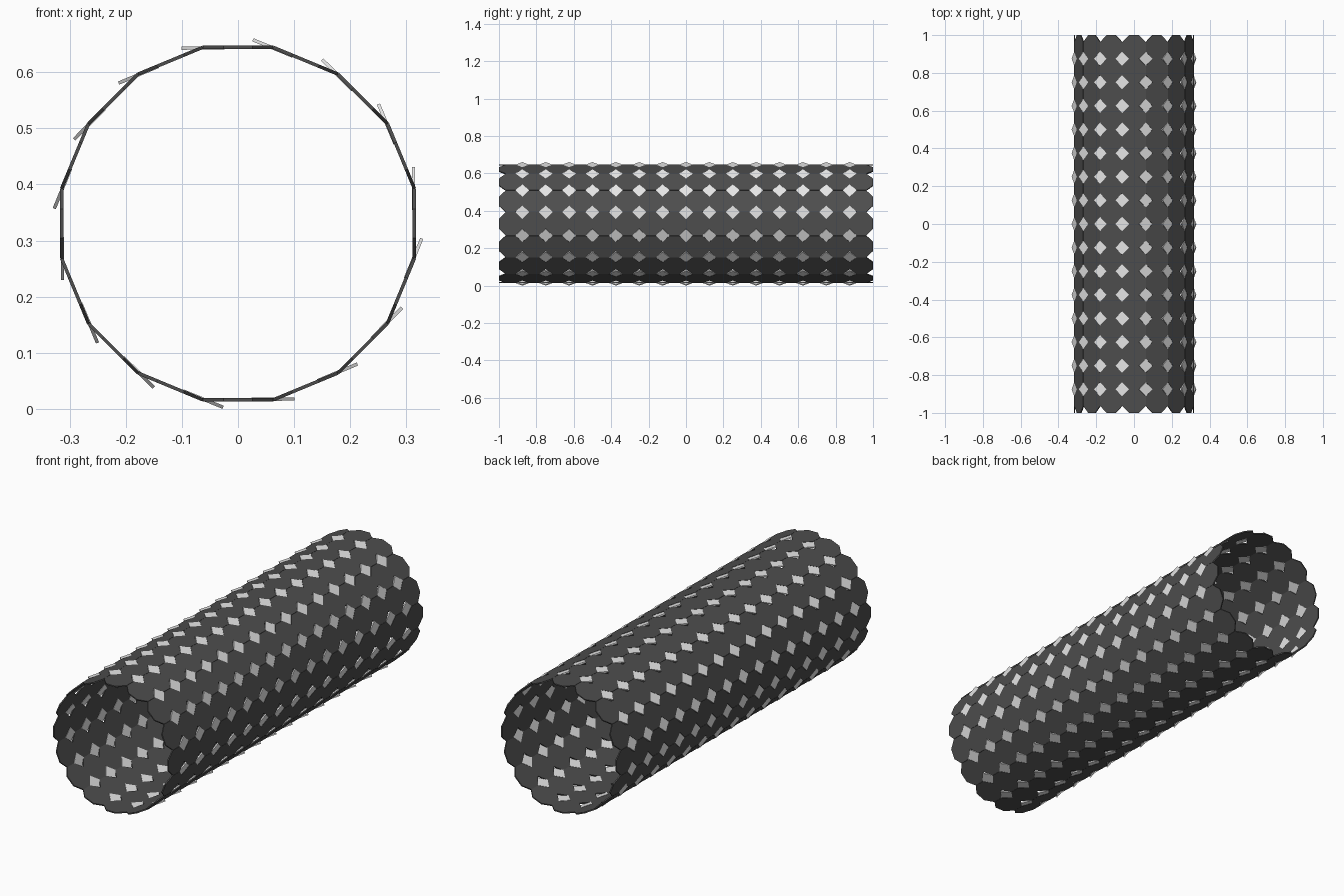
import bpy
import bmesh
from math import pi, cos, tan, radians
from mathutils import Matrix

cube = bpy.data.objects.get("Cube")
if cube:
    bpy.data.objects.remove(cube, do_unlink=True)

SIDES = 16                            # plates around the tube
ROWS = 16                             # plates along the tube
CELL = 2 / ROWS                       # plate width and row spacing
STEP = 2 * pi / SIDES
APOTHEM = CELL / 2 / tan(STEP / 2)    # tube axis to middle of a plate
AXIS_Z = 0.3303
THICK = 0.006


def material(name, value):
    mat = bpy.data.materials.new(name)
    mat.use_nodes = True
    colour = (value, value, value, 1)
    mat.diffuse_color = colour
    mat.node_tree.nodes["Principled BSDF"].inputs["Base Color"].default_value = colour
    return mat


def tile_tube(name, mat, corners, radius, spin, distance, rows, phase, tilt):
    """Wrap rings of flat polygon plates around the tube axis."""
    bm = bmesh.new()
    for row in range(rows):
        y = (row - (rows - 1) / 2) * CELL
        for i in range(SIDES):
            angle = (i + phase) * STEP
            place = (Matrix.Translation((0, y, AXIS_Z))
                     @ Matrix.Rotation(angle, 4, 'Y')
                     @ Matrix.Translation((0, 0, distance))
                     @ Matrix.Rotation(tilt, 4, 'Y')
                     @ Matrix.Rotation(spin, 4, 'Z'))
            bmesh.ops.create_cone(bm, cap_ends=True, segments=corners,
                                  radius1=radius, radius2=radius,
                                  depth=THICK, matrix=place)
    mesh = bpy.data.meshes.new(name)
    bm.to_mesh(mesh)
    bm.free()
    mesh.materials.append(mat)
    obj = bpy.data.objects.new(name, mesh)
    bpy.context.collection.objects.link(obj)
    return obj


# Dark octagonal plates forming the tube wall
tile_tube("octagon_plates", material("dark grey", 0.075), 8,
          CELL / 2 / cos(pi / 8), pi / 8, APOTHEM, ROWS, 0, 0)

# Light square tiles, set cornerwise in the gaps and tilted around the tube
tile_tube("square_tiles", material("light grey", 0.8), 4,
          0.0385, 0, 0.319, ROWS - 1, 0.5, radians(11))
